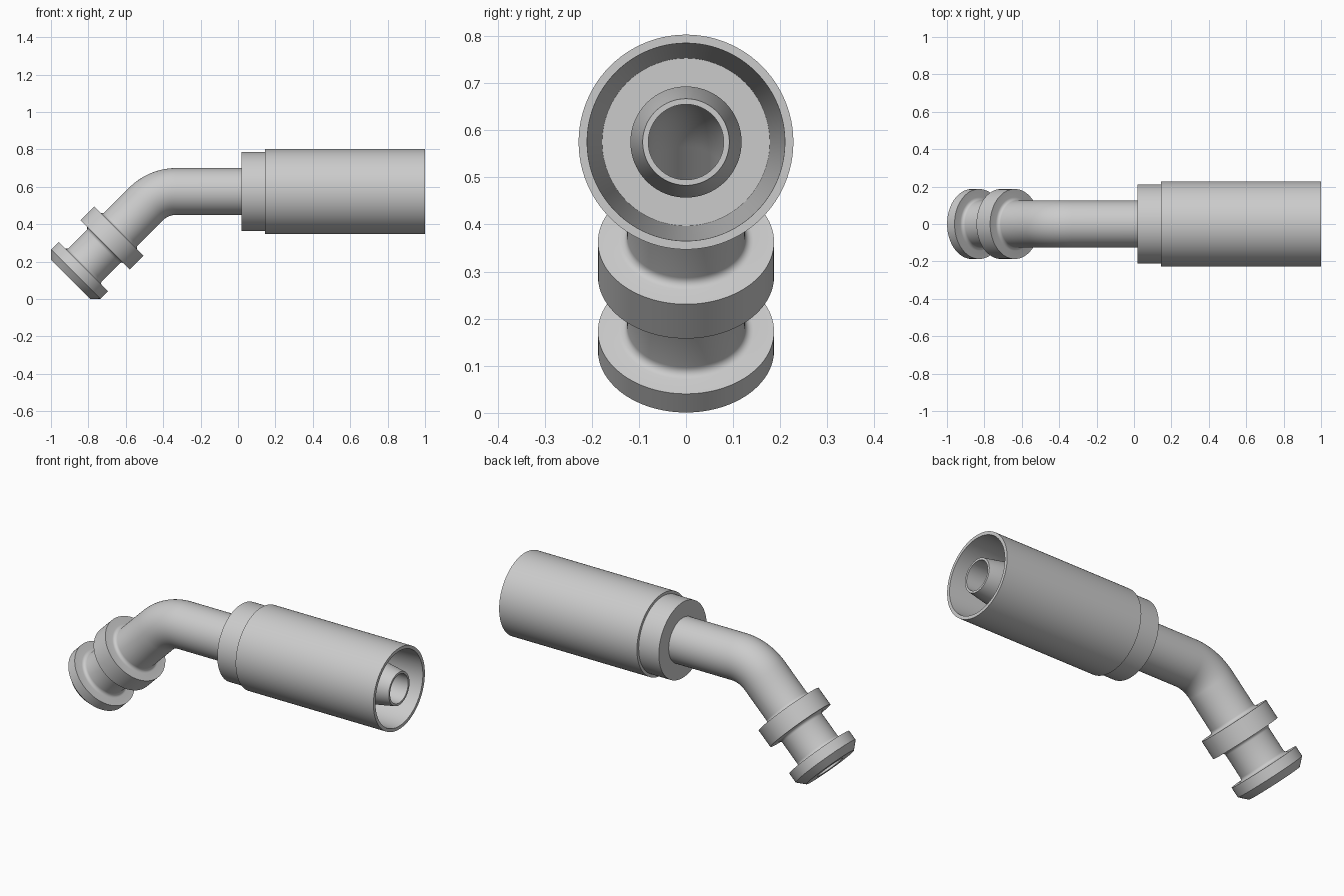
import bpy, bmesh, math
from mathutils import Vector

if "Cube" in bpy.data.objects:
    bpy.data.objects.remove(bpy.data.objects["Cube"])

# Axis of the fitting: straight along -x, a 45 degree bend, then straight down-left
AXIS_Z, TANGENT, CORNER_X = 0.575, 0.095, -0.425
RADIUS = TANGENT / math.tan(math.pi / 8)
BEND_X = CORNER_X + TANGENT
S1 = 1 - BEND_X
S2 = S1 + RADIUS * math.pi / 4
SEGMENTS = 96


def frame(s):
    """Point on the axis and the radial 'up' vector at distance s from the hose end."""
    a = min(max((s - S1) / RADIUS, 0), math.pi / 4)
    up = Vector((-math.sin(a), 0, math.cos(a)))
    along = Vector((-math.cos(a), 0, -math.sin(a)))
    p = Vector((BEND_X, 0, AXIS_Z - RADIUS)) + up * RADIUS
    return p + along * (min(s - S1, 0) + max(s - S2, 0)), up


def sweep(name, profile):
    """Rings of (distance, radius) joined around the bent axis."""
    bm = bmesh.new()
    rings = []
    for s, r in profile:
        p, up = frame(s)
        ring = []
        for k in range(SEGMENTS):
            t = 2 * math.pi * k / SEGMENTS
            ring.append(bm.verts.new(p + r * (up * math.cos(t) + Vector((0, math.sin(t), 0)))))
        rings.append(ring)
    for a, b in zip(rings, rings[1:]):
        for k in range(SEGMENTS):
            n = (k + 1) % SEGMENTS
            bm.faces.new((a[k], a[n], b[n], b[k]))
    mesh = bpy.data.meshes.new(name)
    bm.to_mesh(mesh)
    bm.free()
    obj = bpy.data.objects.new(name, mesh)
    bpy.context.collection.objects.link(obj)
    bpy.ops.object.select_all(action='DESELECT')
    obj.select_set(True)
    bpy.context.view_layer.objects.active = obj
    bpy.ops.object.shade_smooth_by_angle(angle=math.radians(30))
    return obj


def fillet(s, side, r=0.125, f=0.018):
    """Small fillet between the neck and a flange face at s."""
    pts = [(s + side * f * (1 - math.sin(t)), r + f * (1 - math.cos(t)))
           for t in [math.pi / 2 * i / 5 for i in range(6)]]
    return pts if side < 0 else pts[::-1]


bend = [S1 + (S2 - S1) * i / 20 for i in range(21)]


def head(d):
    """Distance along the path for a point d past the bend corner."""
    return S2 - TANGENT + d


SEAM, END = head(0.144), head(0.664)
BORE = 0.08

# Crimp ferrule with collar and tapered inside
sweep("ferrule", [(0.85, 0.118), (0.85, 0.178), (0, 0.21), (0, 0.228),
                  (0.855, 0.228), (0.855, 0.212), (0.98, 0.212), (0.98, 0.125)])

# Through bore and hose stem
sweep("bore_and_stem", [(END, BORE)] + [(s, BORE) for s in reversed(bend)] +
      [(0, BORE), (0, 0.092), (0.15, 0.118), (0.85, 0.118)])

# Bent tube
sweep("bent_tube", [(0.98, 0.125)] + [(s, 0.125) for s in bend] + [(SEAM, 0.125)])

# Flanged head with two rims and a chamfered end
A, B, C = head(0.30), head(0.403), head(0.569)
FLANGE = 0.187
sweep("flanged_head", [(SEAM, 0.125)] + fillet(A, -1) + [(A, FLANGE), (B, FLANGE)] +
      fillet(B, 1) + fillet(C, -1) +
      [(C, FLANGE), (head(0.625), FLANGE), (END, 0.148), (END, BORE)])
